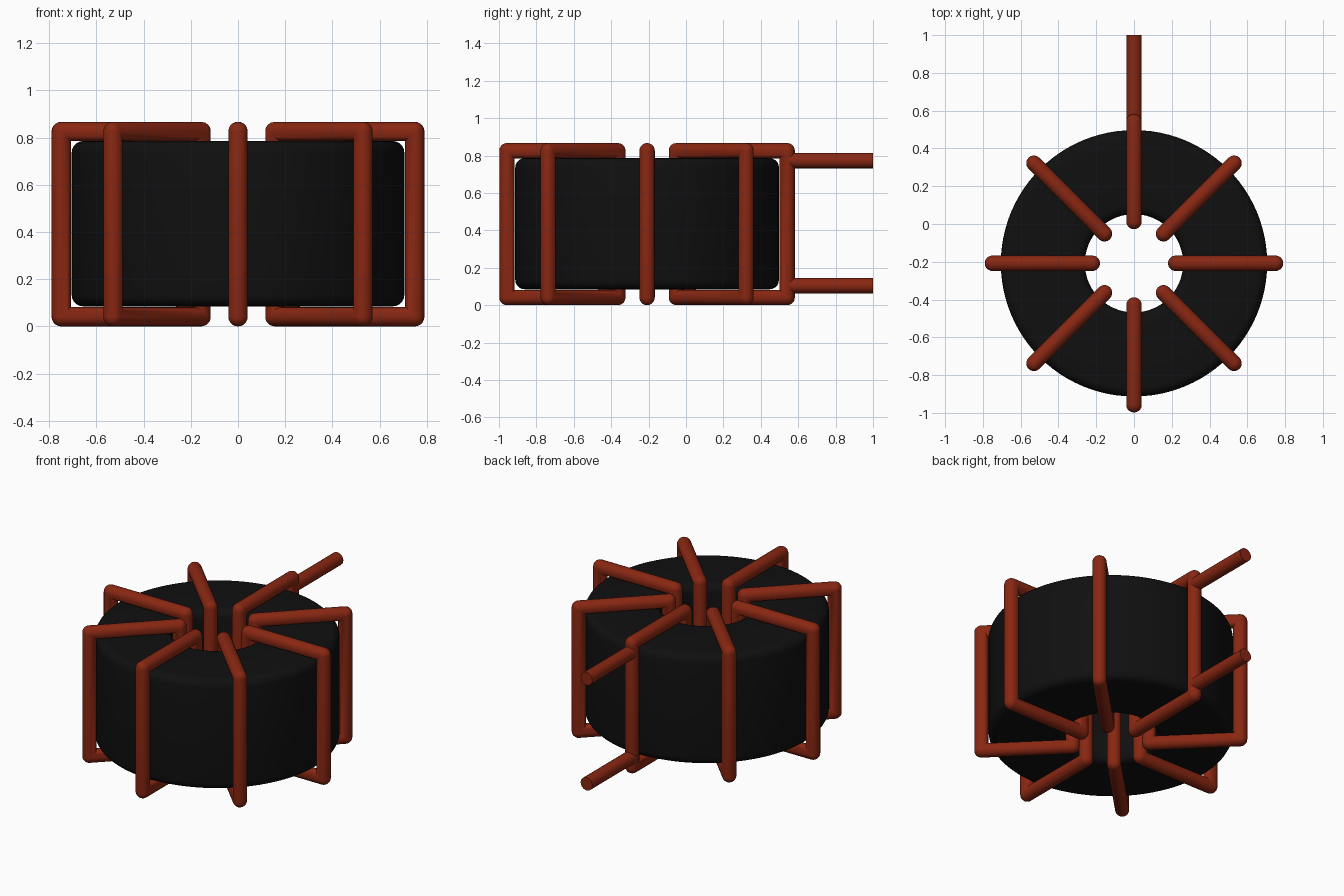
import bpy, bmesh, math
from mathutils import Matrix, Vector

cube = bpy.data.objects.get("Cube")
if cube:
    bpy.data.objects.remove(cube, do_unlink=True)

CY = -0.208                    # centre of the ring in y
WIRE = 0.041                   # wire radius
R_IN, R_OUT = 0.221, 0.749     # wire centreline, inner and outer
Z_LOW, Z_HIGH = 0.041, 0.826   # wire centreline, bottom and top


def material(name, rgb):
    m = bpy.data.materials.new(name)
    m.use_nodes = True
    m.diffuse_color = (*rgb, 1)
    m.node_tree.nodes["Principled BSDF"].inputs["Base Color"].default_value = (*rgb, 1)
    return m


copper = material("copper red", (0.25, 0.02, 0.006))
black = material("ferrite black", (0.005, 0.005, 0.005))


def make_object(name, bm, mat, angle):
    bmesh.ops.remove_doubles(bm, verts=bm.verts, dist=1e-5)
    bmesh.ops.recalc_face_normals(bm, faces=bm.faces)
    mesh = bpy.data.meshes.new(name)
    bm.to_mesh(mesh)
    bm.free()
    mesh.materials.append(mat)
    ob = bpy.data.objects.new(name, mesh)
    bpy.context.collection.objects.link(ob)
    bpy.ops.object.select_all(action='DESELECT')
    ob.select_set(True)
    bpy.context.view_layer.objects.active = ob
    bpy.ops.object.shade_smooth_by_angle(angle=math.radians(angle))
    return ob


def skin(bm, rings):
    """Join closed rings of points into a closed band."""
    rows = [[bm.verts.new(p) for p in ring] for ring in rings]
    for a, b in zip(rows, rows[1:] + rows[:1]):
        for i in range(len(a)):
            j = (i + 1) % len(a)
            bm.faces.new((a[i], a[j], b[j], b[i]))


# Core: rounded rectangle revolved around the ring axis
def rounded_profile(r0, r1, z0, z1, bevel, steps=5):
    pts = []
    corners = [(r1 - bevel, z1 - bevel), (r0 + bevel, z1 - bevel),
               (r0 + bevel, z0 + bevel), (r1 - bevel, z0 + bevel)]
    for k, (r, z) in enumerate(corners):
        for s in range(steps + 1):
            t = (k + s / steps) * math.pi / 2
            pts.append((r + bevel * math.cos(t), z + bevel * math.sin(t)))
    return pts


profile = rounded_profile(0.26, 0.705, 0.085, 0.786, 0.05)
bm = bmesh.new()
skin(bm, [[(r * math.cos(a), r * math.sin(a) + CY, z) for r, z in profile]
          for a in (i * math.tau / 96 for i in range(96))])
make_object("ring_core", bm, black, 40)


# Winding: tube around a rectangle, round outside corners and mitred inside
def loop_outline(u, v, steps=5):
    corners = [(R_OUT, Z_HIGH, 1, 1), (R_IN, Z_HIGH, -1, 1),
               (R_IN, Z_LOW, -1, -1), (R_OUT, Z_LOW, 1, -1)]
    pts = []
    for k, (r, z, sr, sz) in enumerate(corners):
        for s in range(steps + 1):
            t = (k + s / steps) * math.pi / 2
            if u > 0:
                pts.append(Vector((r + u * math.cos(t), v, z + u * math.sin(t))))
            else:
                pts.append(Vector((r + u * sr, v, z + u * sz)))
    return pts


def add_loop(name, angle):
    bm = bmesh.new()
    skin(bm, [loop_outline(WIRE * math.cos(a), WIRE * math.sin(a))
              for a in (i * math.tau / 20 for i in range(20))])
    bmesh.ops.remove_doubles(bm, verts=bm.verts, dist=1e-5)
    # drop faces that collapsed at the mitred corners
    bmesh.ops.dissolve_degenerate(bm, dist=1e-5, edges=bm.edges)
    bm.transform(Matrix.Translation((0, CY, 0)) @ Matrix.Rotation(angle, 4, 'Z'))
    make_object(name, bm, copper, 50)


for i in range(8):
    add_loop(f"wire_loop_{i + 1}", i * math.pi / 4)


# Leads: straight wires running to the back from the rear loop
def add_lead(name, z):
    start, end = CY + R_OUT, 1.0
    bm = bmesh.new()
    bmesh.ops.create_cone(bm, cap_ends=True, segments=20, radius1=WIRE,
                          radius2=WIRE, depth=end - start)
    bm.transform(Matrix.Translation((0, (start + end) / 2, z))
                 @ Matrix.Rotation(math.pi / 2, 4, 'X'))
    make_object(name, bm, copper, 50)


add_lead("upper_lead", 0.773)
add_lead("lower_lead", 0.104)
